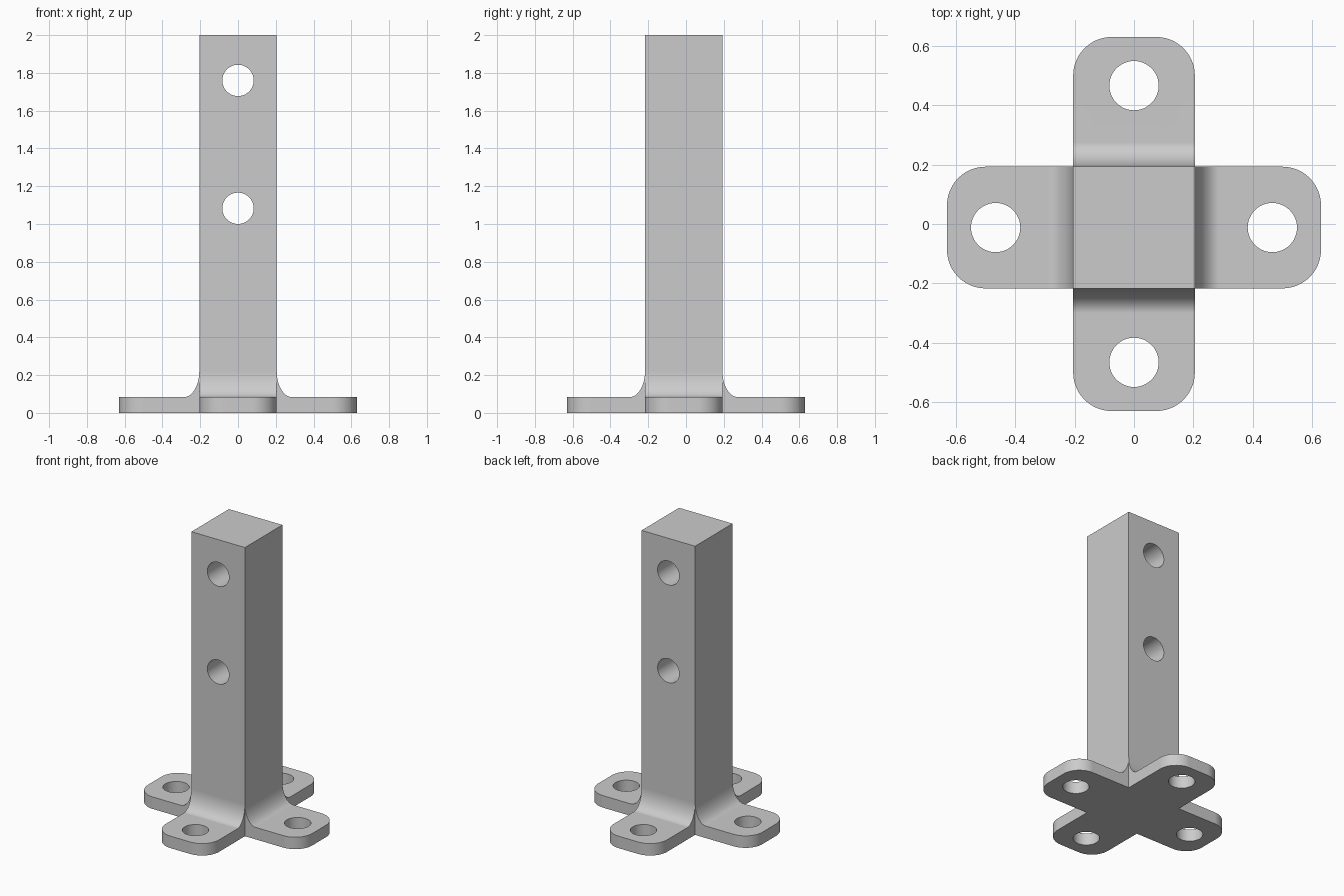
import bpy, bmesh, math
from mathutils import Matrix, Vector

if "Cube" in bpy.data.objects:
    bpy.data.objects.remove(bpy.data.objects["Cube"], do_unlink=True)

HALF = 0.205       # half width of the post and the feet
THICK = 0.083      # foot plate thickness
HOLE = 0.083       # bolt hole radius
TIP = 0.164        # hole centre to foot tip
OFFSET = Vector((0, -0.012, 0))

grey = bpy.data.materials.new("light_grey")
grey.use_nodes = True
grey.diffuse_color = (0.6, 0.6, 0.6, 1)
grey.node_tree.nodes["Principled BSDF"].inputs["Base Color"].default_value = (0.6, 0.6, 0.6, 1)


def make_object(name, bm):
    bmesh.ops.recalc_face_normals(bm, faces=bm.faces)
    mesh = bpy.data.meshes.new(name)
    bm.to_mesh(mesh)
    bm.free()
    obj = bpy.data.objects.new(name, mesh)
    obj.location = OFFSET
    mesh.materials.append(grey)
    bpy.context.collection.objects.link(obj)
    return obj


def combine(target, tool, operation):
    mod = target.modifiers.new("combine", "BOOLEAN")
    mod.operation, mod.object, mod.solver = operation, tool, "EXACT"
    bpy.context.view_layer.objects.active = target
    bpy.ops.object.modifier_apply(modifier=mod.name)
    bpy.data.objects.remove(tool, do_unlink=True)


def drill(target, centre, axis):
    bm = bmesh.new()
    turn = Matrix.Rotation(math.pi / 2, 4, "X") if axis == "Y" else Matrix()
    bmesh.ops.create_cone(bm, cap_ends=True, segments=48, radius1=HOLE, radius2=HOLE,
                          depth=1, matrix=Matrix.Translation(centre) @ turn)
    cutter = make_object("hole_cutter", bm)
    cutter.hide_render = True
    combine(target, cutter, "DIFFERENCE")


def make_foot(name, direction, length):
    # Side profile: plate with a concave fillet rising to the post
    dx, dy = direction
    width, rise, steps = 0.083, 0.137, 14
    profile = [(HALF, 0), (length, 0), (length, THICK)]
    for i in range(steps + 1):
        a = math.pi / 2 * i / steps
        profile.append((HALF + width * (1 - math.sin(a)), THICK + rise * (1 - math.cos(a))))
    bm = bmesh.new()
    rows = [[bm.verts.new((dx * r - dy * s, dy * r + dx * s, z)) for r, z in profile]
            for s in (-HALF, HALF)]
    for row in rows:
        bm.faces.new(row)
    for i in range(len(profile)):
        j = (i + 1) % len(profile)
        bm.faces.new((rows[0][i], rows[0][j], rows[1][j], rows[1][i]))
    # Rounded outer corners
    corners = [e for e in bm.edges
               if all(abs(v.co.x * dx + v.co.y * dy - length) < 1e-4 for v in e.verts)
               and abs(e.verts[0].co.z - e.verts[1].co.z) > 0.01]
    bmesh.ops.bevel(bm, geom=corners, offset=0.13, segments=12, profile=0.5, affect="EDGES")
    foot = make_object(name, bm)
    reach = length - TIP
    drill(foot, (dx * reach, dy * reach, 0), "Z")
    return foot


# Square post
bm = bmesh.new()
bmesh.ops.create_cube(bm, size=1)
for v in bm.verts:
    v.co = (v.co.x * 2 * HALF, v.co.y * 2 * HALF, (v.co.z + 0.5) * 2)
bracket = make_object("post_bracket", bm)

# Four feet, joined to the post
for name, direction, length in (("left_foot", (1, 0), 0.63), ("right_foot", (-1, 0), 0.63),
                                ("back_foot", (0, 1), 0.642), ("front_foot", (0, -1), 0.618)):
    combine(bracket, make_foot(name, direction, length), "UNION")

# Cross holes through the post
for z in (1.083, 1.76):
    drill(bracket, (0, 0, z), "Y")

# Clean flat areas, then smooth the curved ones
bm = bmesh.new()
bm.from_mesh(bracket.data)
bmesh.ops.remove_doubles(bm, verts=bm.verts, dist=0.0001)
bmesh.ops.dissolve_limit(bm, angle_limit=math.radians(0.5), verts=bm.verts, edges=bm.edges)
bm.to_mesh(bracket.data)
bm.free()
bpy.ops.object.select_all(action="DESELECT")
bracket.select_set(True)
bpy.context.view_layer.objects.active = bracket
bpy.ops.object.shade_smooth_by_angle(angle=math.radians(30))
weighted = bracket.modifiers.new("weighted_normals", "WEIGHTED_NORMAL")
weighted.keep_sharp = True
